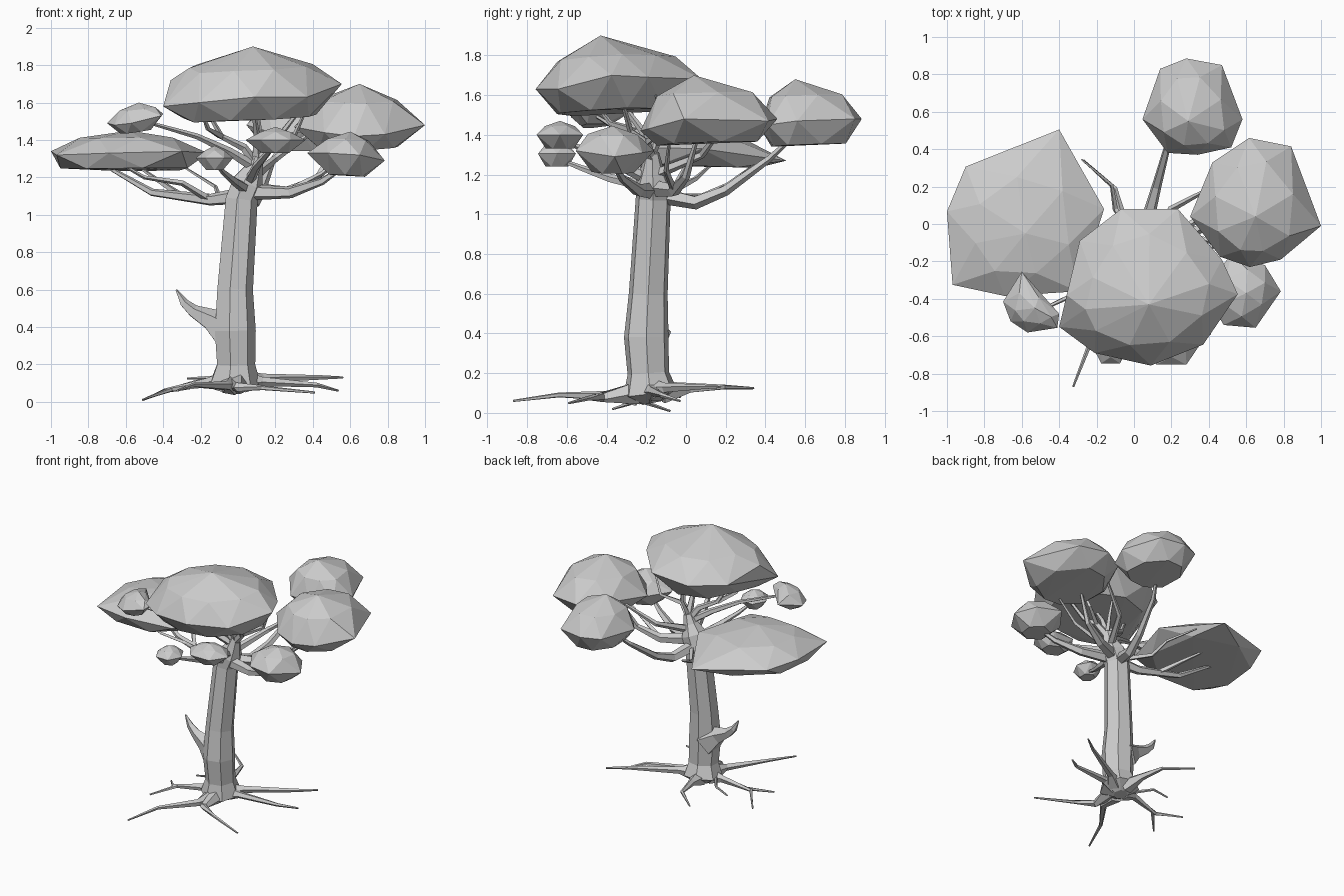
import bpy, bmesh
from mathutils import Vector
from math import sin, cos, tau


def finish(bm, name):
    bmesh.ops.recalc_face_normals(bm, faces=bm.faces)
    me = bpy.data.meshes.new(name)
    bm.to_mesh(me)
    bm.free()
    ob = bpy.data.objects.new(name, me)
    bpy.context.collection.objects.link(ob)
    return ob


def limb(name, path, radii, sides=5):
    """Faceted tapering tube along a path; radii = list, or (start, end)."""
    pts = [Vector(p) for p in path]
    n = len(pts)
    if len(radii) != n:
        a, b = radii
        radii = [a + (b - a) * i / (n - 1) for i in range(n)]
    bm = bmesh.new()
    rings = []
    for i, p in enumerate(pts):
        t = (pts[min(i + 1, n - 1)] - pts[max(i - 1, 0)]).normalized()
        q = Vector((0, 0, 1)).rotation_difference(t)
        rings.append([bm.verts.new(p + q @ Vector((cos(k * tau / sides), sin(k * tau / sides), 0)) * radii[i])
                      for k in range(sides)])
    for r, s in zip(rings, rings[1:]):
        for k in range(sides):
            j = (k + 1) % sides
            bm.faces.new((r[k], r[j], s[j], s[k]))
    bm.faces.new(rings[0])
    bm.faces.new(rings[-1])
    return finish(bm, name)


def canopy(name, rim, apex, zb, up=0.62, low=0.62, rise=0.62):
    """Faceted leaf mass: hull of a rim, an apex, and rings above and below."""
    rim = [Vector(p) for p in rim]
    apex = Vector(apex)
    mid = sum(rim, Vector()) / len(rim)
    pts = rim + [apex]
    for a, b in zip(rim, rim[1:] + rim[:1]):
        m = (a + b) / 2
        u = m.lerp(apex, 1 - up)
        u.z = m.z + (apex.z - m.z) * rise
        d = m.lerp(mid, 1 - low)
        d.z = zb + (m.z - mid.z) * 0.4
        pts += [u, d]
    bm = bmesh.new()
    for p in pts:
        bm.verts.new(p)
    bmesh.ops.convex_hull(bm, input=bm.verts)
    bmesh.ops.delete(bm, geom=[v for v in bm.verts if not v.link_faces], context='VERTS')
    return finish(bm, name)


# Leaf masses
canopy("canopy_top", [(-.07, .08, 1.66), (.235, .08, 1.68), (.47, -.19, 1.69), (.555, -.375, 1.7),
                      (.37, -.645, 1.63), (.09, -.757, 1.63), (-.21, -.69, 1.6), (-.4, -.55, 1.58),
                      (-.36, -.38, 1.72), (-.29, -.09, 1.66)], (.08, -.43, 1.9), 1.52, .74, .8, .54)
canopy("canopy_left", [(-.4, .505, 1.27), (-.9, .307, 1.32), (-1, .067, 1.34), (-.97, -.325, 1.32),
                       (-.69, -.385, 1.33), (-.3, -.36, 1.34), (-.16, .08, 1.33)],
       (-.58, -.05, 1.45), 1.245, .66, .9, .68)
canopy("canopy_right", [(.615, .46, 1.48), (.84, .415, 1.47), (1, -.01, 1.48), (.785, -.19, 1.43),
                        (.62, -.23, 1.42), (.46, -.175, 1.44), (.3, .04, 1.47), (.42, .33, 1.5)],
       (.65, .04, 1.7), 1.36, .74, .78, .62)
canopy("canopy_back", [(.28, .885, 1.48), (.14, .83, 1.48), (.045, .56, 1.48), (.18, .38, 1.44),
                       (.34, .37, 1.44), (.52, .41, 1.45), (.58, .56, 1.47), (.47, .85, 1.48)],
       (.29, .55, 1.68), 1.35, .74, .76)
canopy("canopy_front_right", [(.37, -.36, 1.33), (.48, -.54, 1.33), (.65, -.555, 1.32), (.785, -.36, 1.29),
                              (.7, -.22, 1.31), (.52, -.16, 1.32)], (.6, -.37, 1.445), 1.21, .7, .6, .66)
canopy("canopy_front_left", [(-.6, -.255, 1.53), (-.7, -.415, 1.49), (-.66, -.52, 1.48), (-.57, -.58, 1.49),
                             (-.41, -.555, 1.53), (-.4, -.48, 1.54)], (-.53, -.45, 1.6), 1.445, .7, .6)
for nm, c, r in (("small_canopy_left", (-.125, -.65, 1.305), (.1, .11, .065)),
                 ("small_canopy_middle", (.2, -.635, 1.4), (.16, .135, .07))):
    rim = [(c[0] + r[0] * cos(a * tau / 6), c[1] + r[1] * sin(a * tau / 6), c[2]) for a in range(6)]
    canopy(nm, rim, (c[0], c[1], c[2] + r[2]), c[2] - r[2], .65, .6)

# Trunk and broken stub
limb("trunk", [(-.02, -.17, .05), (-.02, -.18, .1), (-.015, -.19, .2), (-.02, -.2, .38), (-.02, -.19, .6),
               (.015, -.165, 1.08), (.05, -.165, 1.17), (.08, -.17, 1.24), (.1, -.17, 1.31)],
     [.05, .14, .107, .115, .1, .09, .088, .055, .035], 7)
limb("stub", [(-.06, -.18, .38), (-.15, -.18, .44), (-.24, -.17, .485), (-.29, -.165, .53), (-.33, -.165, .6)],
     [.11, .062, .036, .025, .005])

# Roots
roots = [
    [(.05, -.16, .11), (.13, -.1, .125), (.44, .08, .13), (.56, .17, .13)],
    [(-.03, -.12, .1), (-.06, .02, .125), (-.1, .19, .13), (-.27, .34, .125)],
    [(.04, -.18, .11), (.13, -.17, .11), (.42, -.12, .09), (.535, -.03, .06)],
    [(.0, -.24, .1), (.0, -.42, .08), (.13, -.49, .075), (.41, -.59, .05)],
    [(-.04, -.25, .09), (-.06, -.4, .085), (-.235, -.64, .09), (-.325, -.87, .06)],
    [(-.08, -.2, .1), (-.17, -.2, .1), (-.39, -.23, .06), (-.51, -.08, .01)],
]
for i, p in enumerate(roots):
    limb(f"root_{i + 1}", p, [.06, .026, .013, .006])
for i, p in enumerate([[(-.36, -.23, .065), (-.49, -.37, .02)],
                       [(-.1, -.22, .11), (-.22, -.05, .11), (-.33, -.03, .08)]]):
    limb(f"root_fork_{i + 1}", p, (.013, .006))

# Main branches
branches = [
    [(.0, -.16, 1.1), (-.15, -.13, 1.08), (-.46, -.06, 1.12), (-.74, .02, 1.28)],
    [(.02, -.14, 1.1), (.08, .05, 1.06), (.12, .2, 1.12), (.18, .42, 1.28), (.25, .55, 1.4)],
    [(.05, -.16, 1.13), (.26, -.06, 1.12), (.42, .0, 1.19), (.54, .06, 1.4)],
    [(.05, -.18, 1.12), (.28, -.24, 1.12), (.45, -.32, 1.18), (.57, -.37, 1.26)],
    [(.08, -.18, 1.26), (-.05, -.24, 1.34), (-.22, -.33, 1.42), (-.5, -.46, 1.5)],
    [(.04, -.2, 1.14), (-.02, -.38, 1.18), (-.08, -.52, 1.23), (-.12, -.65, 1.28)],
    [(.06, -.2, 1.18), (.1, -.36, 1.26), (.16, -.52, 1.33), (.2, -.64, 1.38)],
    [(.09, -.17, 1.27), (.03, -.2, 1.36), (-.09, -.25, 1.42), (-.18, -.3, 1.58)],
    [(.09, -.17, 1.27), (.17, -.2, 1.36), (.22, -.28, 1.42), (.36, -.33, 1.6)],
    [(.1, -.17, 1.29), (.1, -.22, 1.42), (.08, -.34, 1.58)],
    [(.08, -.16, 1.2), (.2, .08, 1.3), (.42, .2, 1.46)],
]
for i, p in enumerate(branches):
    limb(f"branch_{i + 1}", p, (.045 if i < 4 else .03, .009))

# Twigs
twigs = [
    [(.02, -.1, 1.09), (-.1, .08, 1.09), (-.12, .21, 1.15), (-.28, .345, 1.25)],
    [(-.15, -.13, 1.08), (-.3, -.2, 1.17), (-.5, -.22, 1.2), (-.66, -.25, 1.29)],
    [(-.3, -.1, 1.1), (-.42, .05, 1.18), (-.55, .15, 1.27)],
    [(.26, -.06, 1.12), (.45, -.1, 1.22), (.66, -.08, 1.4)],
    [(.1, -.17, 1.3), (.12, -.12, 1.42), (.1, -.1, 1.6)],
    [(.17, -.2, 1.36), (.3, -.12, 1.42), (.38, -.15, 1.6)],
    [(-.09, -.25, 1.42), (-.16, -.38, 1.46), (-.2, -.46, 1.56)],
]
for i, p in enumerate(twigs):
    limb(f"twig_{i + 1}", p, (.02, .006), 4)
